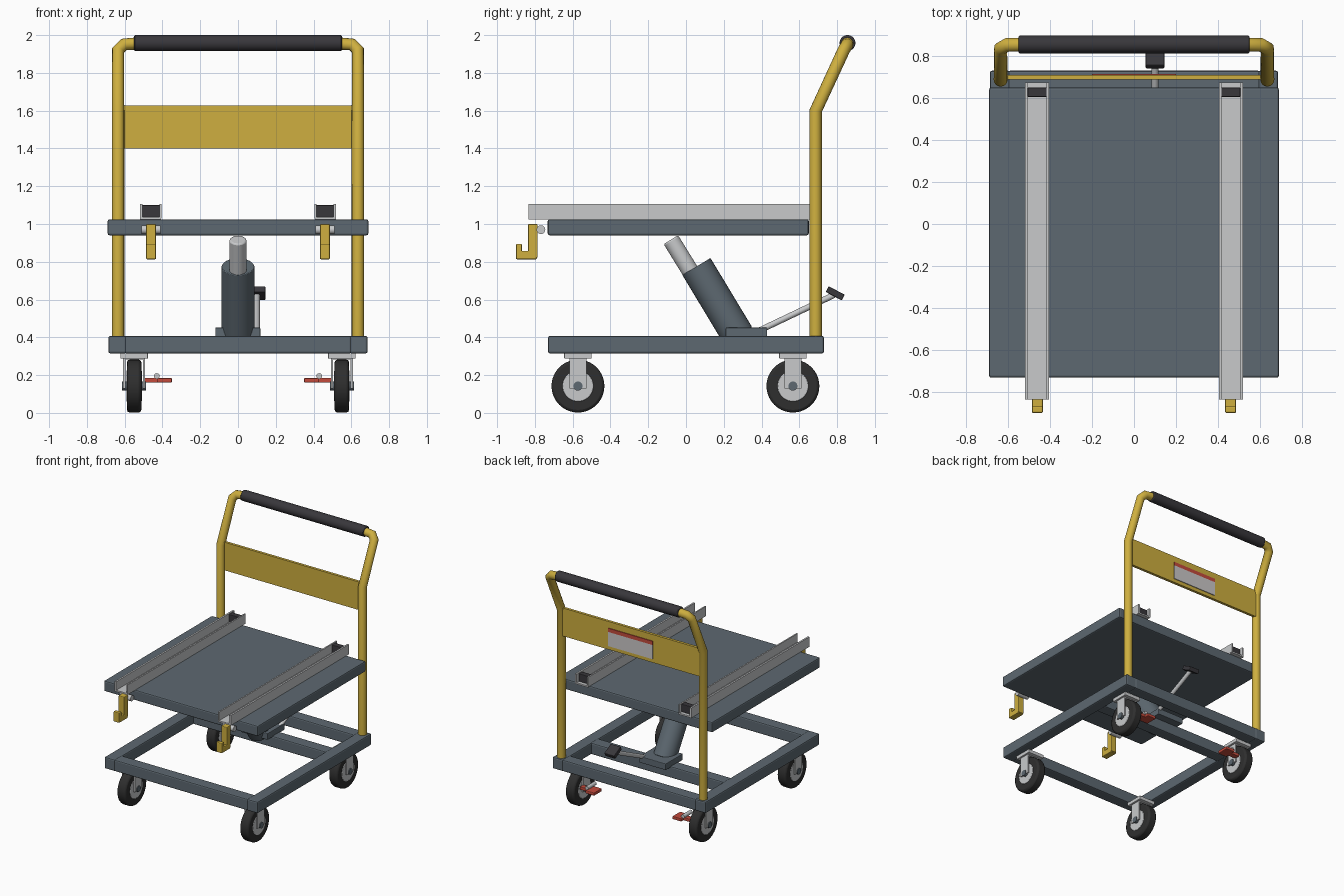
import bpy, bmesh
from math import radians
from mathutils import Vector

cube = bpy.data.objects.get("Cube")
if cube:
    bpy.data.objects.remove(cube, do_unlink=True)


def material(name, r, g, b):
    m = bpy.data.materials.new(name)
    m.use_nodes = True
    m.diffuse_color = (r, g, b, 1)
    m.node_tree.nodes["Principled BSDF"].inputs["Base Color"].default_value = (r, g, b, 1)
    return m


SLATE = material("slate paint", 0.11, 0.14, 0.165)
YELLOW = material("yellow paint", 0.62, 0.43, 0.05)
STEEL = material("bright steel", 0.58, 0.59, 0.6)
BLACK = material("black grip", 0.04, 0.038, 0.044)
TYRE = material("tyre rubber", 0.028, 0.028, 0.028)
RED = material("red paint", 0.55, 0.07, 0.045)
LABEL = material("label grey", 0.6, 0.58, 0.58)


def smooth(ob):
    bpy.ops.object.select_all(action='DESELECT')
    ob.select_set(True)
    bpy.context.view_layer.objects.active = ob
    bpy.ops.object.shade_smooth_by_angle(angle=radians(35))


def finish(ob, mat, bevel):
    ob.data.materials.append(mat)
    if bevel:
        mod = ob.modifiers.new("soft edges", 'BEVEL')
        mod.width, mod.segments, mod.limit_method = bevel, 2, 'ANGLE'
    return ob


def box(name, xs, ys, zs, mat, bevel=0.0):
    """Box from its x, y and z ranges."""
    lo, hi = Vector((xs[0], ys[0], zs[0])), Vector((xs[1], ys[1], zs[1]))
    bm = bmesh.new()
    bmesh.ops.create_cube(bm, size=1)
    bmesh.ops.scale(bm, vec=[abs(c) for c in hi - lo], verts=bm.verts)
    me = bpy.data.meshes.new(name)
    bm.to_mesh(me)
    bm.free()
    ob = bpy.data.objects.new(name, me)
    ob.location = (lo + hi) / 2
    bpy.context.collection.objects.link(ob)
    return finish(ob, mat, bevel)


def rod(name, a, b, radius, mat, bevel=0.0, sides=32):
    """Cylinder between two points."""
    a, b = Vector(a), Vector(b)
    bm = bmesh.new()
    bmesh.ops.create_cone(bm, cap_ends=True, segments=sides, radius1=radius,
                          radius2=radius, depth=(b - a).length)
    me = bpy.data.meshes.new(name)
    bm.to_mesh(me)
    bm.free()
    ob = bpy.data.objects.new(name, me)
    ob.location = (a + b) / 2
    ob.rotation_euler = (b - a).to_track_quat('Z', 'Y').to_euler()
    bpy.context.collection.objects.link(ob)
    smooth(ob)
    return finish(ob, mat, bevel)


def tube(name, points, radius, mat):
    """Round tube along a path."""
    cu = bpy.data.curves.new(name, 'CURVE')
    cu.dimensions, cu.bevel_depth, cu.bevel_resolution = '3D', radius, 6
    cu.use_fill_caps = True
    sp = cu.splines.new('POLY')
    sp.points.add(len(points) - 1)
    for p, co in zip(sp.points, points):
        p.co = (*co, 1)
    ob = bpy.data.objects.new(name, cu)
    bpy.context.collection.objects.link(ob)
    cu.materials.append(mat)
    return ob


SIDES = (("left", 1), ("right", -1))
BEAM = (0.315, 0.408)

# Base frame
for side, s in SIDES:
    box(side + "_base_beam", (s * 0.59, s * 0.686), (-0.73, 0.73), BEAM, SLATE, 0.01)
for name, y in (("front", -0.682), ("middle", 0.32), ("back", 0.682)):
    box(name + "_cross_beam", (-0.6, 0.6), (y - 0.048, y + 0.048), BEAM, SLATE, 0.01)

# Lifting table
box("table_top", (-0.69, 0.69), (-0.732, 0.65), (0.94, 1.025), SLATE, 0.01)

# Push handle
for side, s in SIDES:
    x = s * 0.635
    tube(side + "_handle_post",
         [(x, 0.687, 0.38), (x, 0.687, 1.6), (x, 0.835, 1.92),
          (s * 0.605, 0.853, 1.95), (s * 0.5, 0.855, 1.958)], 0.033, YELLOW)
rod("handle_grip", (-0.55, 0.855, 1.958), (0.55, 0.855, 1.958), 0.042, BLACK, 0.006)
box("handle_panel", (-0.615, 0.615), (0.687, 0.709), (1.4, 1.627), YELLOW)
box("panel_label", (-0.2, 0.2), (0.708, 0.715), (1.43, 1.545), LABEL)
box("label_stripe", (-0.2, 0.2), (0.708, 0.715), (1.545, 1.575), RED)

# Channel rails with stops and front hooks
for side, s in SIDES:
    run = (-0.835, 0.675)
    box(side + "_rail_floor", (s * 0.407, s * 0.52), run, (1.024, 1.036), STEEL)
    box(side + "_rail_outer_wall", (s * 0.506, s * 0.52), run, (1.03, 1.105), STEEL)
    box(side + "_rail_inner_wall", (s * 0.405, s * 0.416), run, (1.03, 1.105), STEEL)
    box(side + "_rail_stop", (s * 0.413, s * 0.507), (0.605, 0.65), (1.036, 1.1), BLACK, 0.004)
    rod(side + "_hook_pin", (s * 0.41, -0.768, 0.97), (s * 0.51, -0.768, 0.97), 0.023, STEEL)
    wide = (s * 0.434, s * 0.486)
    box(side + "_hook_shank", wide, (-0.836, -0.785), (0.82, 1.0), YELLOW, 0.006)
    box(side + "_hook_foot", wide, (-0.9, -0.79), (0.813, 0.858), YELLOW, 0.006)
    box(side + "_hook_tip", wide, (-0.9, -0.868), (0.82, 0.895), YELLOW, 0.006)

# Hydraulic jack and foot pump
box("jack_mount", (-0.12, 0.118), (0.21, 0.43), (0.4, 0.452), SLATE, 0.005)
rod("jack_cylinder", (0, 0.275, 0.41), (0, 0.055, 0.775), 0.087, SLATE, 0.004)
rod("jack_ram", (0, 0.06, 0.69), (0, -0.08, 0.917), 0.045, STEEL, 0.008)
rod("pump_lever", (0.1, 0.38, 0.432), (0.1, 0.785, 0.625), 0.016, STEEL)
pedal = box("pump_pedal", (0.055, 0.145), (0.742, 0.838), (0.616, 0.65), BLACK, 0.005)
pedal.rotation_euler.x = radians(-28)

# Caster wheels
for side, s in SIDES:
    for end, y in (("front", -0.572), ("back", 0.566)):
        tag = end + "_" + side
        x, z = s * 0.55, 0.142

        def across(part, half, radius, mat, bevel=0.0):
            rod(tag + part, (x - half, y, z), (x + half, y, z), radius, mat, bevel, 40)

        across("_tyre", 0.038, 0.14, TYRE, 0.014)
        across("_hub", 0.041, 0.082, STEEL, 0.004)
        across("_axle", 0.064, 0.024, SLATE)
        box(tag + "_caster_plate", (x - 0.073, x + 0.073), (y - 0.073, y + 0.073),
            (0.288, 0.317), STEEL, 0.003)
        box(tag + "_fork_crown", (x - 0.058, x + 0.058), (y - 0.045, y + 0.045),
            (0.282, 0.292), STEEL)
        for leg, d in (("outer", 0.052), ("inner", -0.052)):
            cx = x + s * d
            box(tag + "_fork_" + leg, (cx - 0.006, cx + 0.006), (y - 0.045, y + 0.045),
                (0.13, 0.29), STEEL)

    # Brake pedals beside the back wheels
    box(side + "_brake_arm", (s * 0.42, s * 0.5), (0.6, 0.645), (0.16, 0.185), RED, 0.004)
    box(side + "_brake_pad", (s * 0.35, s * 0.43), (0.575, 0.675), (0.16, 0.185), RED, 0.006)
    rod(side + "_brake_link", (s * 0.43, 0.55, 0.195), (s * 0.43, 0.655, 0.195), 0.015, STEEL)
